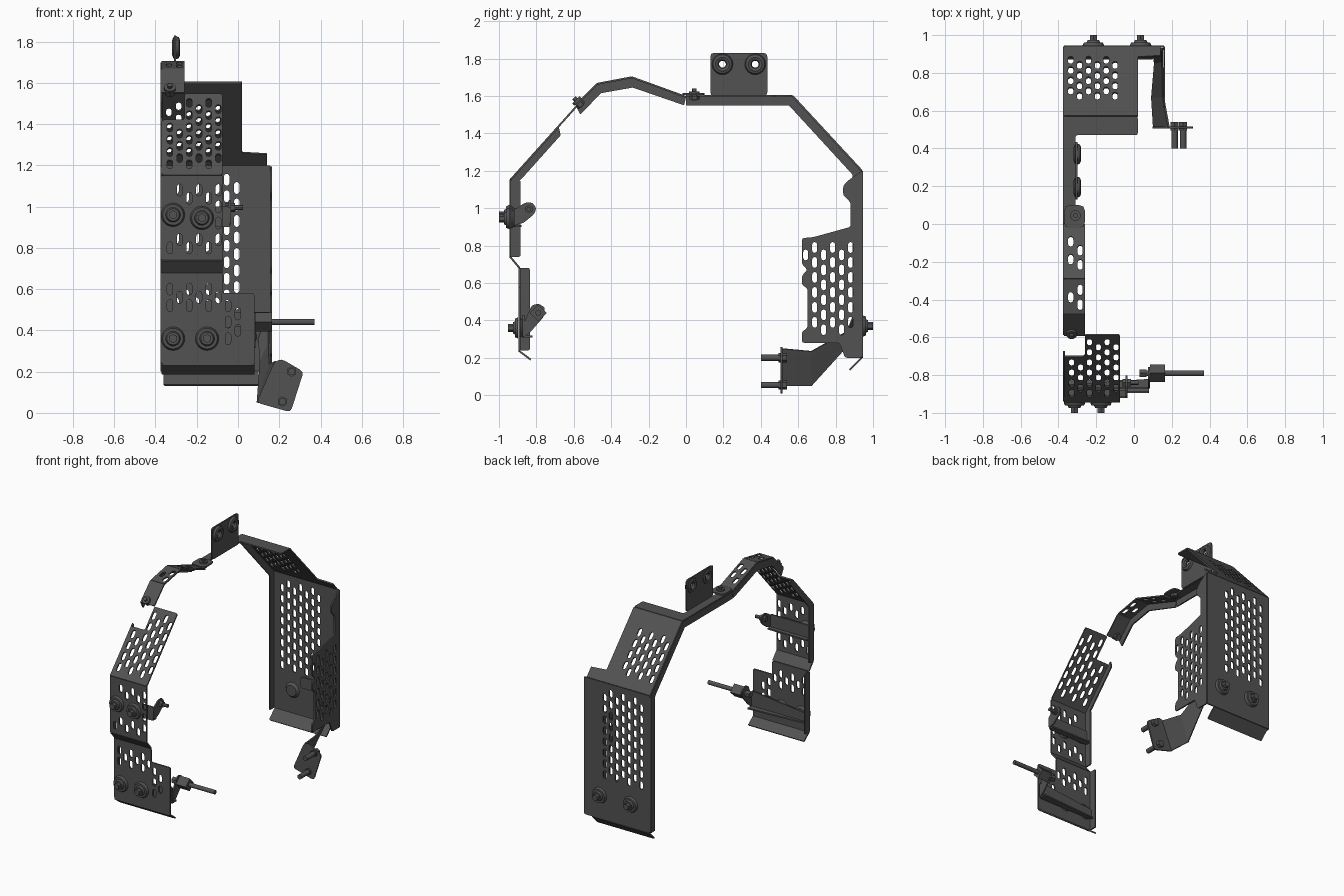
import bpy
import bmesh
from math import cos, sin, pi
from mathutils import Vector, Matrix

if "Cube" in bpy.data.objects:
    bpy.data.objects.remove(bpy.data.objects["Cube"], do_unlink=True)

THICK = 0.01
LEFT, RIGHT = -0.37, 0.16
X, Y, Z = Vector((1, 0, 0)), Vector((0, 1, 0)), Vector((0, 0, 1))

steel = bpy.data.materials.new("dark grey steel")
steel.use_nodes = True
colour = (0.085, 0.085, 0.085, 1)
steel.diffuse_color = colour
steel.node_tree.nodes["Principled BSDF"].inputs["Base Color"].default_value = colour
round_parts = []


def add_object(name, mesh):
    ob = bpy.data.objects.new(name, mesh)
    mesh.materials.clear()
    mesh.materials.append(steel)
    bpy.context.collection.objects.link(ob)
    return ob


def rounded(points, radius):
    """Soften every corner of a 2D outline."""
    result = []
    for i, p in enumerate(points):
        p = Vector(p)
        a, b = Vector(points[i - 1]) - p, Vector(points[(i + 1) % len(points)]) - p
        start = p + a.normalized() * min(radius, a.length * 0.4)
        end = p + b.normalized() * min(radius, b.length * 0.4)
        result += [start, (start + end + p * 2) / 4, end]
    return result


def slot(u, v, width=0.027, height=0.058):
    r, h = width / 2, (height - width) / 2
    return [(u + r * cos(k * pi / 4), v + h + r * sin(k * pi / 4)) for k in range(5)] + \
           [(u - r * cos(k * pi / 4), v - h - r * sin(k * pi / 4)) for k in range(5)]


def slots(first, count, low, high, step=0.047, pitch=0.08, keep=lambda u, v: True):
    """Staggered columns of slots between two heights."""
    found = []
    for i in range(count):
        u, v = first + i * step, low + 0.03 + (i % 2) * pitch / 2
        while v + 0.03 <= high:
            if keep(u, v):
                found.append(slot(u, v))
            v += pitch
    return found


def sheet(name, outline, origin, u_axis, v_axis, holes=(), radius=0.012):
    """Flat metal sheet with cut-outs, laid on two axes."""
    curve = bpy.data.curves.new(name, 'CURVE')
    curve.dimensions = '2D'
    curve.fill_mode = 'BOTH'
    curve.extrude = THICK / 2
    for loop in [rounded(outline, radius)] + list(holes):
        spline = curve.splines.new('POLY')
        spline.points.add(len(loop) - 1)
        for point, co in zip(spline.points, loop):
            point.co = (co[0], co[1], 0, 1)
        spline.use_cyclic_u = True
    temp = bpy.data.objects.new("temp", curve)
    bpy.context.collection.objects.link(temp)
    graph = bpy.context.evaluated_depsgraph_get()
    mesh = bpy.data.meshes.new_from_object(temp.evaluated_get(graph))
    bpy.data.objects.remove(temp, do_unlink=True)
    frame = Matrix((u_axis, v_axis, u_axis.cross(v_axis))).transposed().to_4x4()
    mesh.transform(Matrix.Translation(origin) @ frame)
    return add_object(name, mesh)


def side_sheet(name, x, outline, holes=(), radius=0.012):
    return sheet(name, outline, Vector((x, 0, 0)), Y, Z, holes, radius)


def front_sheet(name, y, outline, holes=(), radius=0.012):
    return sheet(name, outline, Vector((0, y, 0)), X, Z, holes, radius)


def panel(name, start, end, outline=None, holes=(), x0=LEFT, x1=-0.075, radius=0.004):
    """Sheet across x running between two (y, z) points."""
    a, b = Vector((0, *start)), Vector((0, *end))
    length = (b - a).length
    outline = outline or [(x0, 0), (x1, 0), (x1, length), (x0, length)]
    return sheet(name, outline, a, X, (b - a).normalized(), holes, radius)


def turned(name, location, axis, steps):
    """Stack of cones along an axis: (low, high, low radius, high radius, sides)."""
    bm = bmesh.new()
    for low, high, r1, r2, sides in steps:
        bmesh.ops.create_cone(bm, cap_ends=True, segments=sides, radius1=r1, radius2=r2,
                              depth=high - low,
                              matrix=Matrix.Translation((0, 0, (low + high) / 2)))
    turn = Vector(axis).to_track_quat('Z', 'Y').to_matrix().to_4x4()
    bm.transform(Matrix.Translation(location) @ turn)
    mesh = bpy.data.meshes.new(name)
    bm.to_mesh(mesh)
    bm.free()
    round_parts.append(add_object(name, mesh))


def mount_bolt(name, location, axis):
    turned(name, location, axis, [(-0.022, -0.005, 0.04, 0.055, 24), (0.005, 0.022, 0.057, 0.05, 24),
                                  (0.022, 0.034, 0.036, 0.03, 24), (0.034, 0.06, 0.022, 0.022, 6)])


def small_bolt(name, location, axis):
    turned(name, location, axis, [(-0.03, 0.035, 0.012, 0.012, 12), (-0.025, -0.005, 0.026, 0.026, 6),
                                  (0.005, 0.02, 0.028, 0.028, 16)])


# Back shield
front_sheet("back_panel", 0.94, [(LEFT, 0.2), (RIGHT, 0.2), (RIGHT, 1.2), (LEFT, 1.2)],
            slots(-0.3, 7, 0.5, 1.17, step=0.049))
panel("back_lower_lip", (0.94, 0.2), (0.875, 0.135), x0=-0.36, x1=0.1)
panel("back_slope", (0.94, 1.2), (0.57, 1.6),
      [(LEFT, 0), (0.14, 0), (0.14, 0.075), (0.02, 0.085), (0.02, 0.545), (LEFT, 0.545)],
      slots(-0.335, 6, 0.08, 0.43))
sheet("top_strip", [(LEFT, 0), (-0.31, 0), (-0.31, 0.47), (0.02, 0.47), (0.02, 0.57), (LEFT, 0.57)],
      Vector((0, 0, 1.6)), X, Y)
side_sheet("back_edge_flange", LEFT,
           [(0, 1.6), (0.57, 1.6), (0.94, 1.2), (0.94, 0.2), (0.89, 0.2), (0.89, 1.18),
            (0.55, 1.55), (0, 1.55)], radius=0.005)
side_sheet("perforated_side_flange", RIGHT,
           [(0.94, 0.2), (0.94, 1.2), (0.87, 1.15), (0.84, 1.12), (0.84, 1.07), (0.88, 1.03),
            (0.88, 0.9), (0.68, 0.845), (0.62, 0.84), (0.62, 0.7), (0.65, 0.67), (0.62, 0.64),
            (0.62, 0.59), (0.65, 0.57), (0.65, 0.36), (0.62, 0.34), (0.62, 0.28), (0.82, 0.28),
            (0.85, 0.2)],
           slots(0.64, 6, 0.32, 0.83, step=0.048, keep=lambda u, v: u > 0.66 or 0.72 < v < 0.8))
for i, x in enumerate((-0.215, 0.035)):
    mount_bolt(f"back_mount_bolt_{i + 1}", (x, 0.94, 0.37), Y)
front_sheet("arm_base_strip", 0.927, [(-0.14, 0.41), (0.155, 0.41), (0.155, 0.49), (-0.14, 0.49)])

# Lower rear arm: bent sheet, end plate and studs
bm = bmesh.new()
rows = [((0.185, 0.51, 0.25), (0.105, 0.51, 0.05)), ((0.155, 0.67, 0.235), (0.095, 0.67, 0.05)),
        ((0.15, 0.86, 0.34), (0.11, 0.85, 0.25)), ((0.15, 0.92, 0.48), (0.1, 0.92, 0.36))]
rows = [[bm.verts.new(p) for p in row] for row in rows]
for r, s in zip(rows, rows[1:]):
    bm.faces.new((r[0], r[1], s[1], s[0]))
arm_mesh = bpy.data.meshes.new("rear_arm")
bm.to_mesh(arm_mesh)
bm.free()
arm = add_object("rear_arm", arm_mesh)
solid = arm.modifiers.new("thickness", 'SOLIDIFY')
solid.thickness, solid.offset = THICK, 0
front_sheet("rear_arm_end_plate", 0.51,
            [(0.09, 0.05), (0.255, 0.003), (0.318, 0.2), (0.21, 0.262), (0.175, 0.245)], radius=0.02)
for i, (x, z) in enumerate(((0.26, 0.2), (0.215, 0.055))):
    turned(f"rear_arm_stud_{i + 1}", (x, 0.52, z), -Y,
           [(0, 0.12, 0.017, 0.017, 16), (-0.02, 0.025, 0.025, 0.025, 6)])

# Upright plate with two grommets
openings = [[(y + 0.026 * cos(k * pi / 8), 1.77 + 0.026 * sin(k * pi / 8)) for k in range(16)]
            for y in (0.195, 0.37)]
side_sheet("top_mount_plate", -0.305, [(0.13, 1.6), (0.435, 1.6), (0.435, 1.83), (0.13, 1.83)],
           openings, 0.02)
for i, y in enumerate((0.195, 0.37)):
    bpy.ops.mesh.primitive_torus_add(major_radius=0.037, minor_radius=0.019, major_segments=24,
                                     minor_segments=8, location=(-0.3, y, 1.77),
                                     rotation=(0, pi / 2, 0))
    ring = bpy.context.object
    ring.name = f"grommet_{i + 1}"
    ring.data.materials.append(steel)
    round_parts.append(ring)

# Narrow crown over the front half
crown = [(0.0, 1.595), (-0.29, 1.7), (-0.475, 1.665), (-0.59, 1.55)]
crown_holes = [[slot(-0.335, 0.1), slot(-0.335, 0.2), slot(-0.285, 0.15), slot(-0.285, 0.23)],
               [slot(-0.335, 0.1), slot(-0.285, 0.06), slot(-0.285, 0.14)], []]
for i in range(3):
    panel(f"crown_panel_{i + 1}", crown[i], crown[i + 1], None, crown_holes[i], x1=-0.26)
sheet("crown_tab", [(LEFT, -0.02), (-0.26, -0.02), (-0.26, 0.1), (LEFT, 0.1)],
      Vector((0, 0, 1.61)), X, Y, radius=0.03)
side_sheet("crown_edge_flange", LEFT,
           crown + [(-0.565, 1.5), (-0.455, 1.615), (-0.285, 1.645), (-0.01, 1.55)], radius=0.005)
small_bolt("crown_rear_bolt", (-0.31, 0.045, 1.605), Z)
small_bolt("crown_front_bolt", (-0.33, -0.575, 1.565), (0, -0.7, 0.7))

# Front shield
panel("front_slope", (-0.94, 1.15), (-0.585, 1.545),
      [(LEFT, 0), (-0.075, 0), (-0.075, 0.53), (-0.26, 0.53), (-0.26, 0.36), (LEFT, 0.36)],
      slots(-0.33, 6, 0.04, 0.52, keep=lambda u, v: u > -0.24 or v < 0.32), radius=0.012)
bolt_spots = [(-0.315, 0.96), (-0.175, 0.945), (-0.315, 0.36), (-0.15, 0.36)]


def clear_of_bolts(u, v):
    return all(abs(u - x) > 0.075 or abs(v - z) > 0.085 for x, z in bolt_spots)


front_sheet("front_middle_panel", -0.94, [(LEFT, 0.74), (-0.075, 0.74), (-0.075, 1.15), (LEFT, 1.15)],
            slots(-0.33, 6, 0.77, 1.14, keep=clear_of_bolts), 0.004)
panel("front_step", (-0.94, 0.74), (-0.89, 0.68))
front_sheet("front_lower_panel", -0.89,
            [(LEFT, 0.23), (0.08, 0.23), (0.08, 0.58), (-0.075, 0.58), (-0.075, 0.68), (LEFT, 0.68)],
            slots(-0.33, 8, 0.33, 0.65,
                  keep=lambda u, v: (v > 0.48 or u > -0.07) and (u < -0.08 or v < 0.54)))
panel("front_lower_lip", (-0.89, 0.235), (-0.83, 0.19), x1=0.08)
for name, outline in {
        "slope": [(-0.94, 1.15), (-0.68, 1.435), (-0.67, 1.39), (-0.885, 1.15)],
        "middle": [(-0.94, 0.74), (-0.94, 1.15), (-0.885, 1.15), (-0.885, 0.74)],
        "lower": [(-0.89, 0.24), (-0.89, 0.68), (-0.835, 0.68), (-0.835, 0.24)]}.items():
    side_sheet(f"front_{name}_edge_flange", LEFT, outline, radius=0.008)
for i, (x, z) in enumerate(bolt_spots):
    mount_bolt(f"front_mount_bolt_{i + 1}", (x, -0.94 if z > 0.5 else -0.892, z), -Y)

# Middle support bracket
front_sheet("middle_bracket_bar", -0.915, [(-0.36, 0.9), (-0.04, 0.9), (-0.04, 1.0), (-0.36, 1.0)])
sheet("middle_bracket_ledge", [(-0.36, -0.915), (-0.04, -0.915), (-0.04, -0.88), (-0.36, -0.88)],
      Vector((0, 0, 0.905)), X, Y, radius=0.004)
side_sheet("middle_bracket_tab", -0.04,
           [(-0.92, 0.91), (-0.87, 0.92), (-0.81, 0.97), (-0.80, 1.0), (-0.82, 1.03),
            (-0.86, 1.03), (-0.92, 0.99)])
turned("middle_bracket_stud", (-0.06, -0.84, 0.995), X,
       [(0, 0.085, 0.012, 0.012, 12), (0.0, 0.045, 0.022, 0.022, 6)])

# Lower support bracket with cable rod
front_sheet("lower_bracket_bar", -0.868, [(-0.36, 0.31), (0.08, 0.31), (0.08, 0.43), (-0.36, 0.38)])
sheet("lower_bracket_ledge", [(-0.36, -0.868), (0.08, -0.868), (0.08, -0.82), (-0.36, -0.85)],
      Vector((0, 0, 0.315)), X, Y, radius=0.004)
side_sheet("lower_bracket_tab", 0.08,
           [(-0.87, 0.31), (-0.83, 0.34), (-0.76, 0.42), (-0.755, 0.47), (-0.79, 0.49),
            (-0.825, 0.48), (-0.87, 0.38)])
turned("cable_rod", (0.03, -0.79, 0.44), X,
       [(0, 0.34, 0.015, 0.015, 16), (0.0, 0.035, 0.024, 0.024, 6), (0.055, 0.135, 0.046, 0.046, 4)])

# Smooth the turned parts
bpy.ops.object.select_all(action='DESELECT')
for ob in round_parts:
    ob.select_set(True)
bpy.context.view_layer.objects.active = round_parts[0]
bpy.ops.object.shade_smooth_by_angle()
